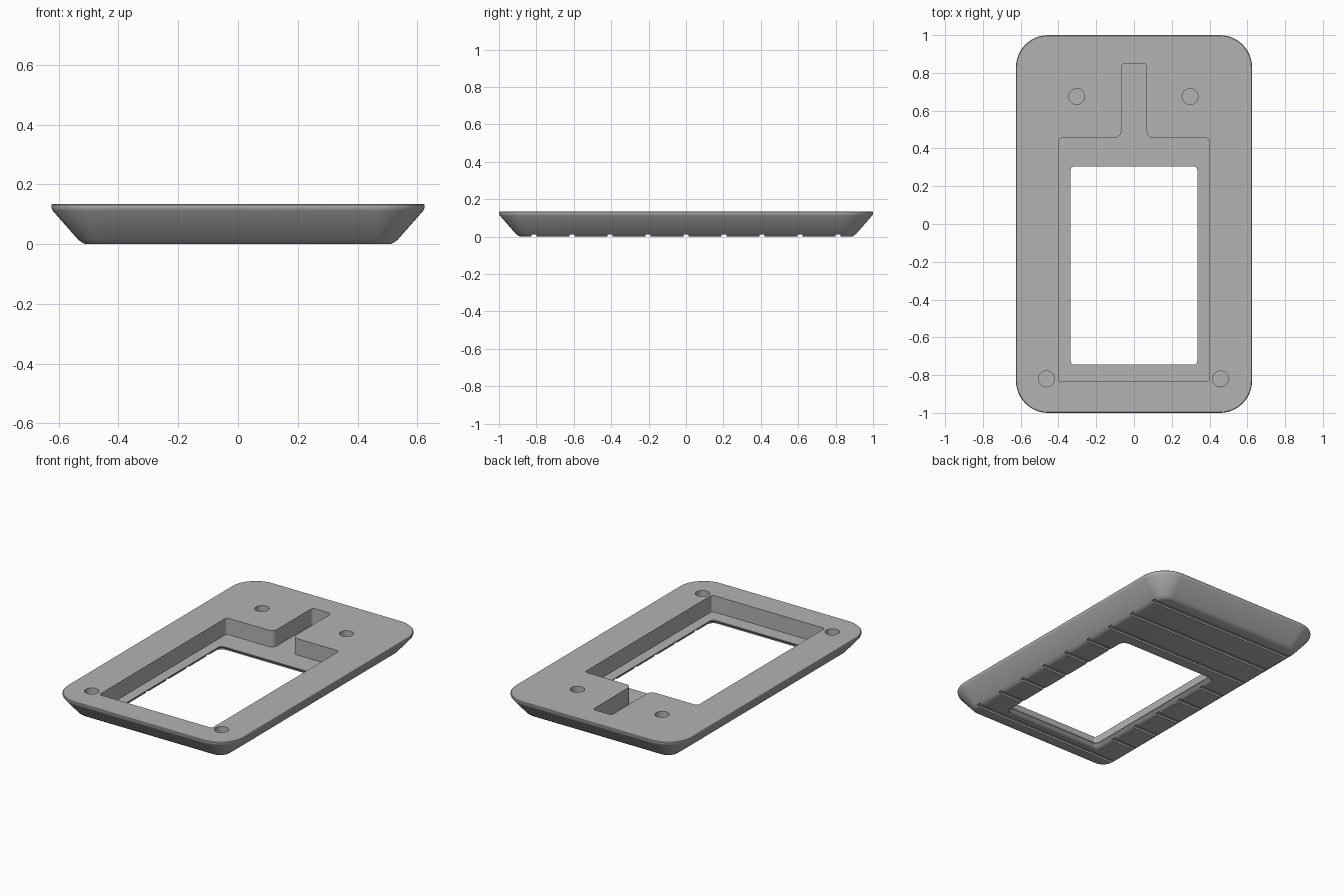
import bpy
import bmesh
import math
from mathutils import Vector

if "Cube" in bpy.data.objects:
    bpy.data.objects.remove(bpy.data.objects["Cube"], do_unlink=True)

grey = bpy.data.materials.new("plain_grey")
grey.use_nodes = True
tone = (0.45, 0.45, 0.45, 1)
grey.diffuse_color = tone
grey.node_tree.nodes["Principled BSDF"].inputs["Base Color"].default_value = tone


def rounded(corners, steps=6):
    """Outline with an arc at every (x, y, radius) corner; bends either way."""
    out = []
    for i, (x, y, r) in enumerate(corners):
        p = Vector((x, y))
        a = (Vector(corners[i - 1][:2]) - p).normalized()
        b = (Vector(corners[(i + 1) % len(corners)][:2]) - p).normalized()
        centre = p + (a + b) * r
        for k in range(steps + 1):
            t = k / steps * math.pi / 2
            out.append(centre - b * r * math.cos(t) - a * r * math.sin(t))
    return out


def box_outline(x, y_min, y_max, r, steps=6):
    return rounded([(x, y_min, r), (x, y_max, r), (-x, y_max, r), (-x, y_min, r)], steps)


def loft(name, rings):
    """Closed solid through a stack of (outline, z) rings."""
    bm = bmesh.new()
    loops = [[bm.verts.new((p.x, p.y, z)) for p in pts] for pts, z in rings]
    for low, high in zip(loops, loops[1:]):
        n = len(low)
        for i in range(n):
            j = (i + 1) % n
            bm.faces.new((low[i], low[j], high[j], high[i]))
    bm.faces.new(loops[0][::-1])
    bm.faces.new(loops[-1])
    bmesh.ops.recalc_face_normals(bm, faces=bm.faces)
    mesh = bpy.data.meshes.new(name)
    bm.to_mesh(mesh)
    bm.free()
    mesh.materials.append(grey)
    obj = bpy.data.objects.new(name, mesh)
    bpy.context.collection.objects.link(obj)
    return obj


def cut(target, cutter):
    mod = target.modifiers.new(cutter.name, 'BOOLEAN')
    mod.operation = 'DIFFERENCE'
    mod.solver = 'EXACT'
    mod.object = cutter
    bpy.context.view_layer.objects.active = target
    bpy.ops.object.modifier_apply(modifier=mod.name)
    bpy.data.objects.remove(cutter, do_unlink=True)


# Flared body: each ring is the rim outline moved inwards
TOP, FLOOR = 0.135, 0.03
profile = [(0.115, 0), (0.105, 0.004), (0.09, 0.015), (0.005, 0.112),
           (0, 0.122), (0, 0.131), (0.004, TOP)]
body = loft("frame_body", [
    (box_outline(0.625 - d, d - 1, 1 - d, 0.17 - d, 12), z) for d, z in profile])

# Pocket with the cable channel
half = [(0.4, -0.835, 0.015), (0.4, 0.455, 0.02), (0.067, 0.455, 0.035), (0.067, 0.85, 0.02)]
pocket = rounded(half + [(-x, y, r) for x, y, r in reversed(half)])
cut(body, loft("pocket_cutter", [(pocket, FLOOR), (pocket, TOP + 0.1)]))

# Window, wider towards the underside
cut(body, loft("window_cutter", [
    (box_outline(0.335 + d, -0.745 - d, 0.305 + d, 0.02 + d), z)
    for d, z in [(0.022, -0.02), (0.022, 0.008), (0, 0.024), (0, 0.06)]]))

# Blind screw holes
for x, y in [(-0.303, 0.675), (0.297, 0.675), (-0.463, -0.82), (0.458, -0.82)]:
    ring = [Vector((x + 0.042 * math.cos(a), y + 0.042 * math.sin(a)))
            for a in (math.tau * k / 32 for k in range(32))]
    cut(body, loft("hole_cutter", [(ring, 0.04), (ring, TOP + 0.1)]))

# Grooves across the underside
for k in range(-4, 5):
    y = 0.203 * k
    strip = [Vector(p) for p in ((-1, y - 0.014), (1, y - 0.014), (1, y + 0.014), (-1, y + 0.014))]
    cut(body, loft("groove_cutter", [(strip, -0.05), (strip, 0.011)]))

# Smooth corners, crisp edges
bpy.ops.object.select_all(action='DESELECT')
body.select_set(True)
bpy.context.view_layer.objects.active = body
bpy.ops.object.shade_smooth_by_angle(angle=math.radians(30))
